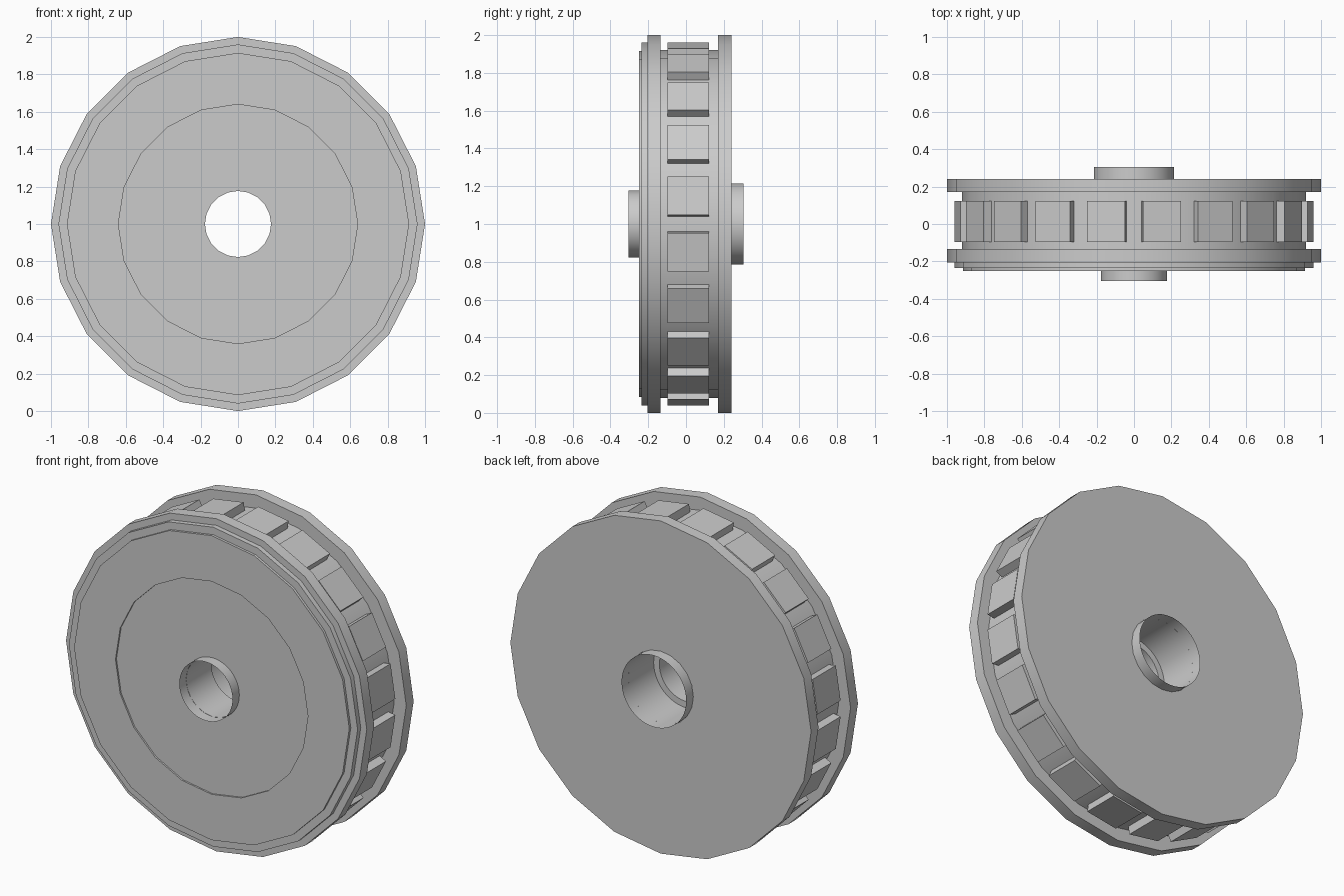
import bpy, bmesh
from math import sin, cos, pi, radians
from mathutils import Matrix

if "Cube" in bpy.data.objects:
    bpy.data.objects.remove(bpy.data.objects["Cube"])

AXLE = Matrix.Translation((0, 0, 1))


def finish(name, bm, fix_normals=True):
    if fix_normals:
        bmesh.ops.recalc_face_normals(bm, faces=bm.faces)
    mesh = bpy.data.meshes.new(name)
    bm.to_mesh(mesh)
    bm.free()
    obj = bpy.data.objects.new(name, mesh)
    bpy.context.collection.objects.link(obj)
    return obj


def smooth(obj):
    bpy.ops.object.select_all(action='DESELECT')
    obj.select_set(True)
    bpy.context.view_layer.objects.active = obj
    bpy.ops.object.shade_smooth_by_angle(angle=radians(30))


def lathe(name, profile, sides):
    """Revolve (radius, y) points about the wheel axle."""
    bm = bmesh.new()
    rings = []
    for r, y in profile:
        rings.append([bm.verts.new((r * sin(2 * pi * i / sides), y,
                                    1 + r * cos(2 * pi * i / sides)))
                      for i in range(sides)])
    for a, b in zip(rings, rings[1:]):
        for i in range(sides):
            j = (i + 1) % sides
            bm.faces.new((a[i], a[j], b[j], b[i]))
    obj = finish(name, bm)
    smooth(obj)
    return obj


# Wheel body: stepped front plate, two flanges and the drum between them
lathe("wheel_body", [
    (.177, -.24), (.64, -.24), (.64, -.25), (.915, -.25), (.915, -.235),
    (.96, -.235), (.96, -.205), (1, -.205), (1, -.135), (.92, -.135),
    (.92, .17), (1, .17), (1, .24), (.217, .24)], 20)

# Open hub tube: narrow at the front, wider at the back
lathe("hub_tube", [(.177, -.305), (.177, -.24), (.177, 0), (.215, 0),
                   (.215, .24), (.215, .305)], 48)

# Tread blocks, one on each flat of the drum
bm = bmesh.new()
for i in range(20):
    turn = Matrix.Rotation(radians(9 + 18 * i), 4, 'Y')
    place = Matrix.Translation((0, .013, .918))
    size = Matrix.Diagonal((.205, .22, .076, 1))
    bmesh.ops.create_cube(bm, size=1, matrix=AXLE @ turn @ place @ size)
finish("tread_blocks", bm)
